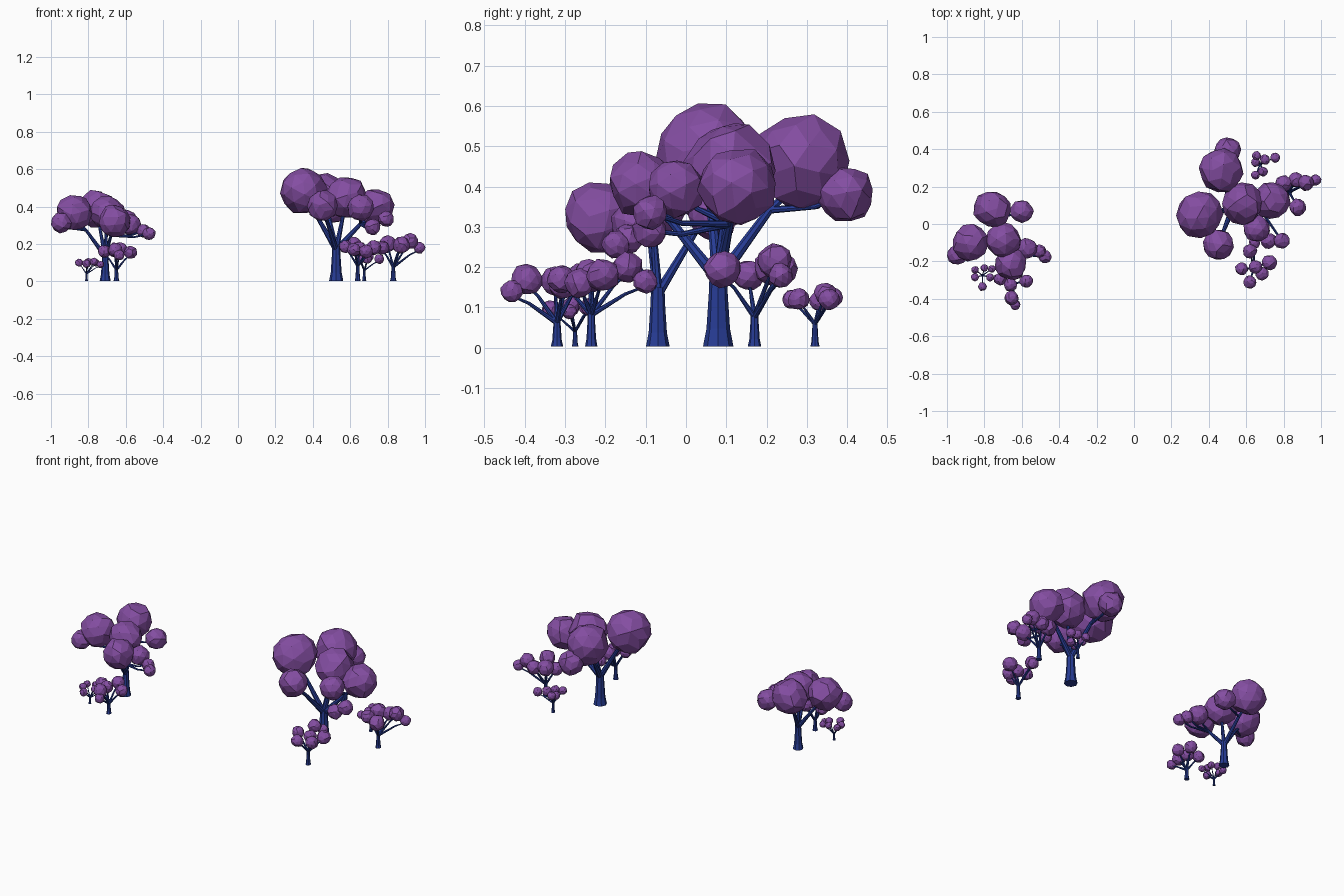
import bpy, bmesh, random
from mathutils import Vector

if "Cube" in bpy.data.objects:
    bpy.data.objects.remove(bpy.data.objects["Cube"])

random.seed(4)


def material(name, color):
    m = bpy.data.materials.new(name)
    m.diffuse_color = color
    m.use_nodes = True
    m.node_tree.nodes["Principled BSDF"].inputs["Base Color"].default_value = m.diffuse_color
    return m


BARK = material("blue_bark", (0.02, 0.045, 0.30, 1))
LEAF = material("purple_leaf", (0.23, 0.075, 0.36, 1))


# Tapered six- to eight-sided tubes, one curve object per tree
def add_tube(curve, points):
    s = curve.splines.new('POLY')
    s.points.add(len(points) - 1)
    s.use_smooth = False
    for p, (co, r) in zip(s.points, points):
        p.co = (*co, 1)
        p.radius = r


# Faceted, slightly uneven foliage clump
def add_clumps(name, clumps):
    bm = bmesh.new()
    for x, y, z, r in clumps:
        part = bmesh.new()
        bmesh.ops.create_icosphere(part, subdivisions=2, radius=r * 1.04)
        spin = random.uniform(0, 6.28)
        axis = Vector((random.uniform(-1, 1), random.uniform(-1, 1), 1)).normalized()
        from_rot = Vector.rotation_difference(Vector((0, 0, 1)), axis).to_matrix()
        turn = bmesh.ops.rotate
        turn(part, verts=part.verts, matrix=from_rot)
        for v in part.verts:
            v.co *= random.uniform(0.92, 1.05)
        hull = bmesh.ops.convex_hull(part, input=part.verts)
        loose = {g for g in hull['geom_interior'] + hull['geom_unused']
                 if isinstance(g, bmesh.types.BMVert)}
        bmesh.ops.delete(part, geom=list(loose), context='VERTS')
        bmesh.ops.dissolve_limit(part, angle_limit=0.21, verts=part.verts, edges=part.edges)
        bmesh.ops.recalc_face_normals(part, faces=part.faces)
        bmesh.ops.translate(part, verts=part.verts, vec=(x, y, z))
        vmap = {v: bm.verts.new(v.co) for v in part.verts}
        for f in part.faces:
            bm.faces.new([vmap[v] for v in f.verts])
        part.free()
    me = bpy.data.meshes.new(name)
    bm.to_mesh(me)
    bm.free()
    me.materials.append(LEAF)
    bpy.context.collection.objects.link(bpy.data.objects.new(name, me))


def add_tree(name, base, fork, radius, clumps):
    curve = bpy.data.curves.new(name + "_trunk", 'CURVE')
    curve.dimensions = '3D'
    curve.bevel_depth = 1
    curve.bevel_resolution = 2
    curve.use_fill_caps = True
    curve.materials.append(BARK)
    bx, by = base
    top = Vector((bx, by, fork))
    # trunk with flared foot
    add_tube(curve, [((bx, by, 0.003), radius * 1.4), ((bx, by, fork * 0.25), radius * 1.08),
                     ((bx, by, fork * 0.75), radius * 0.85), (top, radius * 0.8)])
    biggest = max(c[3] for c in clumps)
    main = [c for c in clumps if c[3] > 0.62 * biggest]
    elbows = []
    # main limbs rise from the fork and turn up into the clumps
    for x, y, z, r in main:
        end = Vector((x, y, z - r * 0.4))
        d = end - top
        elbow = top + Vector((d.x * 0.62, d.y * 0.62, d.z * 0.68))
        elbows.append(elbow)
        add_tube(curve, [(top - Vector((0, 0, radius * 0.8)), radius * 0.6),
                         (elbow, radius * 0.38), (end, radius * 0.25)])
    # side twigs leave the nearest limb
    for c in clumps:
        if c in main:
            continue
        end = Vector(c[:3])
        start = min(elbows, key=lambda e: (e - end).length)
        mid = start.lerp(end, 0.6)
        mid.z -= 0.015
        add_tube(curve, [(start, radius * 0.34), (mid, radius * 0.24), (end, radius * 0.2)])
    bpy.context.collection.objects.link(bpy.data.objects.new(name + "_trunk", curve))
    add_clumps(name + "_foliage", clumps)


# Right group
add_tree("tall_right_tree", (0.525, 0.08), 0.19, 0.027, [
    (0.35, 0.05, 0.485, 0.122), (0.465, 0.285, 0.46, 0.117), (0.50, 0.395, 0.38, 0.07),
    (0.58, 0.11, 0.45, 0.108), (0.735, 0.125, 0.40, 0.096), (0.655, -0.025, 0.395, 0.07),
    (0.45, -0.11, 0.405, 0.08), (0.79, -0.09, 0.335, 0.042), (0.72, -0.09, 0.29, 0.042)])
add_tree("right_front_sapling", (0.64, -0.235), 0.09, 0.011, [
    (0.62, -0.145, 0.20, 0.037), (0.645, -0.10, 0.165, 0.03), (0.575, -0.24, 0.185, 0.034),
    (0.62, -0.31, 0.17, 0.035), (0.65, -0.23, 0.175, 0.036), (0.725, -0.205, 0.18, 0.04),
    (0.685, -0.265, 0.16, 0.036)])
add_tree("right_outer_sapling", (0.83, 0.17), 0.085, 0.012, [
    (0.875, 0.09, 0.195, 0.045), (0.80, 0.215, 0.20, 0.045), (0.865, 0.235, 0.195, 0.04),
    (0.92, 0.22, 0.215, 0.042), (0.97, 0.235, 0.18, 0.03), (0.77, 0.155, 0.18, 0.038)])
add_tree("right_back_sapling", (0.675, 0.32), 0.065, 0.008, [
    (0.655, 0.365, 0.125, 0.024), (0.70, 0.345, 0.135, 0.027), (0.755, 0.355, 0.12, 0.026),
    (0.65, 0.33, 0.115, 0.024), (0.69, 0.28, 0.12, 0.026), (0.65, 0.262, 0.12, 0.023)])

# Left group
add_tree("tall_left_tree", (-0.71, -0.07), 0.15, 0.021, [
    (-0.757, 0.08, 0.39, 0.098), (-0.60, 0.067, 0.325, 0.06), (-0.875, -0.10, 0.37, 0.095),
    (-0.945, -0.165, 0.315, 0.054), (-0.70, -0.085, 0.365, 0.09), (-0.66, -0.215, 0.325, 0.085),
    (-0.575, -0.13, 0.305, 0.055), (-0.505, -0.145, 0.27, 0.036), (-0.475, -0.175, 0.255, 0.034)])
add_tree("left_front_sapling", (-0.65, -0.32), 0.07, 0.011, [
    (-0.66, -0.325, 0.165, 0.036), (-0.655, -0.395, 0.17, 0.038), (-0.635, -0.432, 0.14, 0.028),
    (-0.575, -0.305, 0.155, 0.035), (-0.715, -0.295, 0.16, 0.034), (-0.63, -0.26, 0.175, 0.036)])
add_tree("left_tiny_sapling", (-0.81, -0.275), 0.045, 0.006, [
    (-0.85, -0.245, 0.10, 0.02), (-0.80, -0.235, 0.105, 0.02), (-0.76, -0.24, 0.10, 0.02),
    (-0.85, -0.285, 0.10, 0.021), (-0.81, -0.335, 0.095, 0.023), (-0.77, -0.285, 0.105, 0.021),
    (-0.735, -0.29, 0.09, 0.019)])
